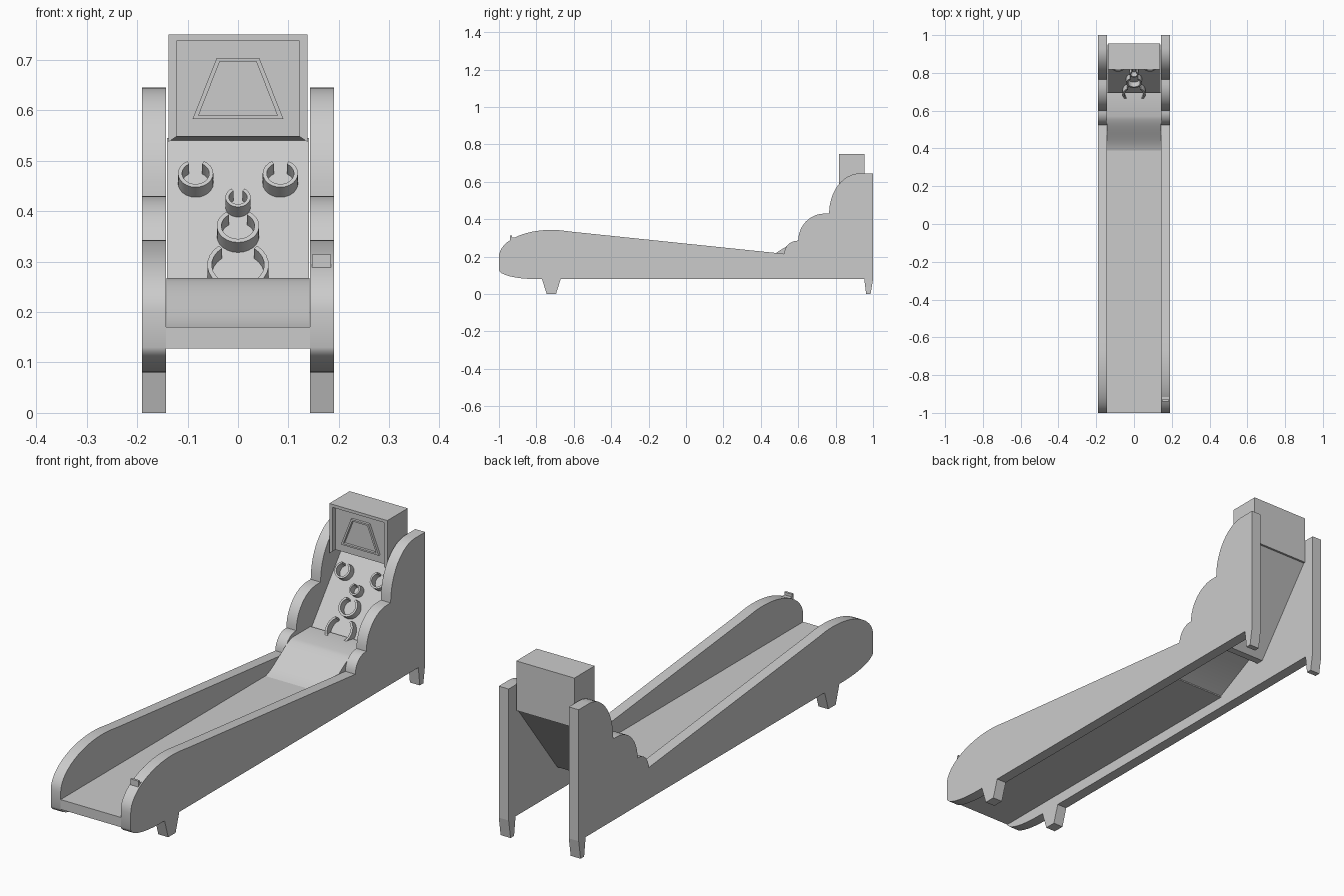
import bpy, bmesh, math
from mathutils import Matrix, Vector

cube = bpy.data.objects.get("Cube")
if cube:
    bpy.data.objects.remove(cube, do_unlink=True)

grey = bpy.data.materials.new("plain grey")
grey.use_nodes = True
grey.diffuse_color = (0.6, 0.6, 0.6, 1)
grey.node_tree.nodes["Principled BSDF"].inputs["Base Color"].default_value = (0.6, 0.6, 0.6, 1)


def finish(name, bm, smooth=False):
    bmesh.ops.recalc_face_normals(bm, faces=bm.faces)
    mesh = bpy.data.meshes.new(name)
    bm.to_mesh(mesh)
    bm.free()
    mesh.materials.append(grey)
    obj = bpy.data.objects.new(name, mesh)
    bpy.context.collection.objects.link(obj)
    if smooth:
        bpy.ops.object.select_all(action='DESELECT')
        obj.select_set(True)
        bpy.context.view_layer.objects.active = obj
        bpy.ops.object.shade_smooth_by_angle(angle=math.radians(30))
    return obj


def prism(name, outline, lo, hi, axis="x", smooth=False):
    """Extrude a (y, z) outline along x, or an (x, z) outline along y."""
    bm = bmesh.new()
    rings = []
    for d in (lo, hi):
        rings.append([bm.verts.new((d, a, b) if axis == "x" else (a, d, b)) for a, b in outline])
    n = len(outline)
    bm.faces.new(rings[0])
    bm.faces.new(rings[1])
    for i in range(n):
        j = (i + 1) % n
        bm.faces.new((rings[0][i], rings[0][j], rings[1][j], rings[1][i]))
    return finish(name, bm, smooth)


def arc(cy, cz, ry, rz, start, end, steps=12):
    angles = [math.radians(start + (end - start) * i / steps) for i in range(steps + 1)]
    return [(cy + ry * math.cos(a), cz + rz * math.sin(a)) for a in angles]


# Side panels with stepped scallops at the back and a rounded nose
panel = [(1, 0.08), (1, 0.645)]
panel += arc(0.93, 0.43, 0.165, 0.215, 90, 180)
panel += arc(0.74, 0.285, 0.14, 0.145, 90, 180)
panel += arc(0.595, 0.215, 0.07, 0.07, 90, 180, 8)
panel += [(-0.6, 0.332)]
panel += arc(-0.72, 0.2, 0.28, 0.143, 80, 180, 16)
panel += arc(-0.8, 0.13, 0.2, 0.05, 180, 270, 8)

front_leg = [(-0.77, 0.08), (-0.67, 0.08), (-0.695, 0), (-0.745, 0)]
back_leg = [(0.953, 0.08), (1, 0.08), (0.987, 0), (0.963, 0)]
for side, s in (("left", 1), ("right", -1)):
    lo, hi = sorted((s * 0.143, s * 0.19))
    prism(side + "_side_panel", panel, lo, hi, smooth=True)
    prism(side + "_front_leg", front_leg, lo, hi)
    prism(side + "_back_leg", back_leg, lo, hi)

# Rolling lane
prism("lane", [(-1, 0.128), (-1, 0.17), (0.4, 0.17), (0.4, 0.128)], -0.143, 0.143)

# Jump ramp: S-shaped rise, flat lip, sloping underside
rise = [(0.39 + 0.18 * t, 0.17 + 0.097 * (t + 0.5 * (t * t * (3 - 2 * t) - t)))
        for t in (i / 10 for i in range(11))]
ramp = rise + [(0.695, 0.267), (0.69, 0.24), (0.58, 0.225), (0.39, 0.128)]
prism("jump_ramp", ramp, -0.142, 0.142, smooth=True)

# Sloping target board
board_low, board_high = Vector((0, 0.64, 0.185)), Vector((0, 0.925, 0.545))
prism("target_board", [(0.64, 0.185), (0.925, 0.545), (0.95, 0.545), (0.672, 0.185)], -0.141, 0.141)

up = (board_high - board_low).normalized()
normal = Vector((0, -up.z, up.y))


def target_ring(name, x, z, radius, wall, gap):
    """C-shaped wall standing on the board, open towards the top."""
    t = (z - board_low.z) / (board_high.z - board_low.z)
    centre = board_low.lerp(board_high, t) + Vector((x, 0, 0))
    outer = arc(0, 0, radius, radius, 90 + gap, 450 - gap, 20)
    inner = arc(0, 0, radius - wall, radius - wall, 450 - gap, 90 + gap, 20)
    obj = prism(name, outer + inner, -0.004, 0.032, axis="y", smooth=True)
    frame = Matrix((Vector((1, 0, 0)), normal, up)).transposed().to_4x4()
    frame.translation = centre
    obj.data.transform(frame)
    bm = bmesh.new()
    bm.from_mesh(obj.data)
    bmesh.ops.recalc_face_normals(bm, faces=bm.faces)
    bm.to_mesh(obj.data)
    bm.free()


target_ring("large_ring", 0, 0.274, 0.061, 0.009, 38)
target_ring("middle_ring", 0, 0.351, 0.042, 0.009, 32)
target_ring("small_ring", 0, 0.408, 0.025, 0.007, 30)
target_ring("left_corner_ring", 0.084, 0.455, 0.035, 0.008, 28)
target_ring("right_corner_ring", -0.084, 0.455, 0.035, 0.008, 28)

# Score cabinet with a raised rim on three sides
cabinet = [(0.837, 0.548), (0.837, 0.75), (0.955, 0.75), (0.955, 0.537)]
prism("score_cabinet", cabinet, -0.138, 0.138)
rim = [(-0.138, 0.537), (-0.138, 0.75), (0.138, 0.75), (0.138, 0.537),
       (0.122, 0.548), (0.122, 0.737), (-0.122, 0.737), (-0.122, 0.548)]
prism("cabinet_rim", rim, 0.817, 0.84, axis="y")

# Trapezoid score frame, one bar per side
outer = [(-0.042, 0.704), (0.042, 0.704), (0.09, 0.583), (-0.09, 0.583)]
inner = [(-0.036, 0.697), (0.036, 0.697), (0.078, 0.59), (-0.078, 0.59)]
for i, bar in enumerate(("top", "left", "bottom", "right")):
    j = (i + 1) % 4
    prism("score_frame_" + bar, [outer[i], outer[j], inner[j], inner[i]], 0.826, 0.838, axis="y")

# Small ticket bracket on the left panel
bracket = [(-0.94, 0.27), (-0.94, 0.314), (-0.93, 0.314), (-0.93, 0.302), (-0.885, 0.302), (-0.885, 0.27)]
prism("ticket_bracket", bracket, 0.147, 0.184)
